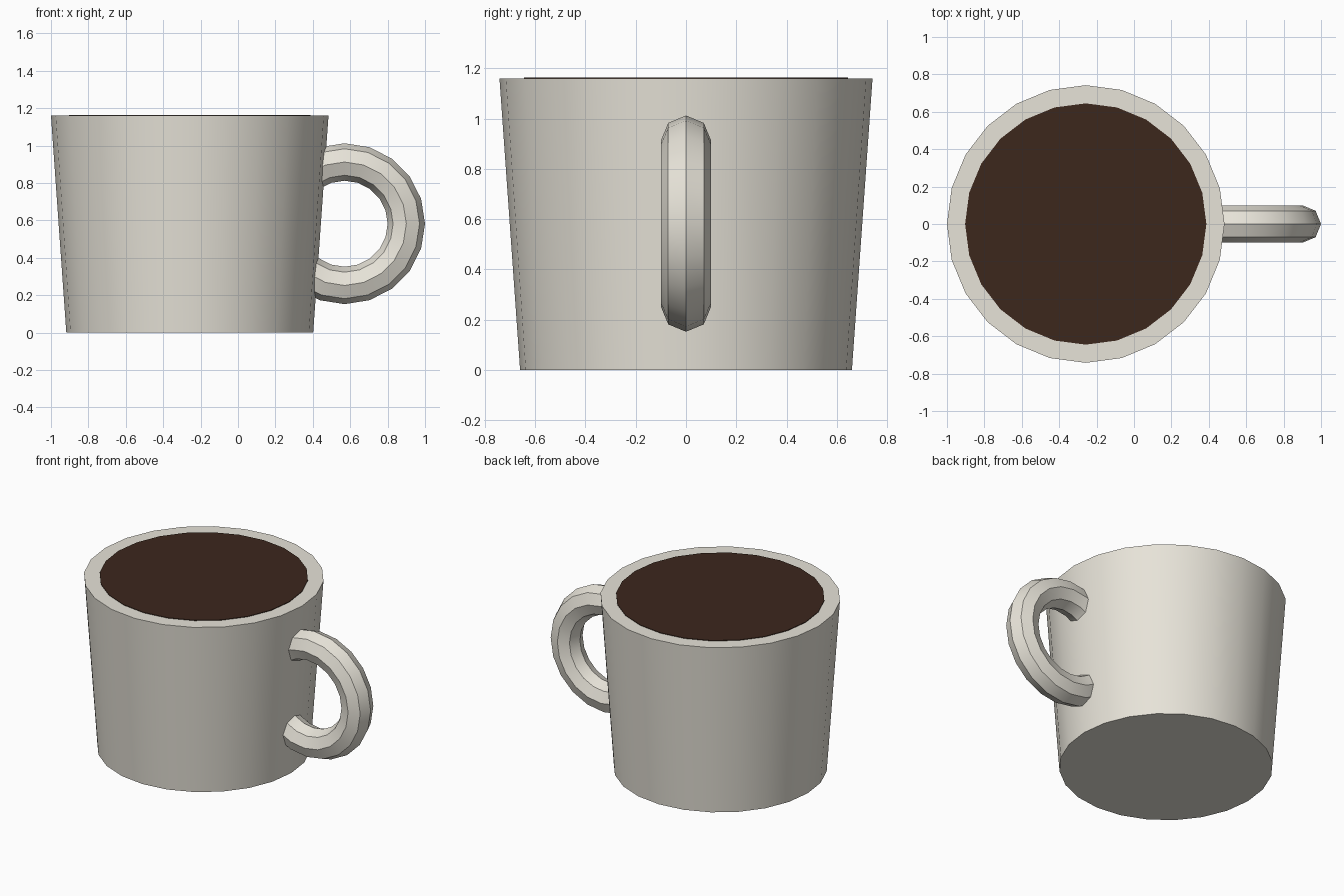
import bpy
from math import pi, radians

if "Cube" in bpy.data.objects:
    bpy.data.objects.remove(bpy.data.objects["Cube"])

CUP_X = -0.258
HEIGHT = 1.16


def finish(name, color):
    obj = bpy.context.object
    obj.name = name
    bpy.ops.object.transform_apply(location=False, rotation=True, scale=True)
    bpy.ops.object.shade_smooth_by_angle(angle=radians(40))
    mat = bpy.data.materials.new(name + "_material")
    mat.diffuse_color = color
    mat.use_nodes = True
    mat.node_tree.nodes["Principled BSDF"].inputs["Base Color"].default_value = mat.diffuse_color
    obj.data.materials.append(mat)
    return obj


CERAMIC = (0.80, 0.77, 0.69, 1)
COFFEE = (0.045, 0.02, 0.012, 1)

# Tapered cup body
bpy.ops.mesh.primitive_cone_add(vertices=24, radius1=0.66, radius2=0.742, depth=HEIGHT,
                                location=(CUP_X, 0, HEIGHT / 2))
finish("cup_body", CERAMIC)

# Coffee surface, a thin disc just proud of the rim
bpy.ops.mesh.primitive_cylinder_add(vertices=24, radius=0.645, depth=0.02,
                                    location=(CUP_X, 0, HEIGHT - 0.006))
finish("coffee", COFFEE)

# Ring handle sunk into the wall
bpy.ops.mesh.primitive_torus_add(major_segments=20, minor_segments=8,
                                 major_radius=0.33, minor_radius=0.1,
                                 location=(0.57, 0, 0.582), rotation=(pi / 2, 0, 0))
finish("handle", CERAMIC).data.shade_smooth()
